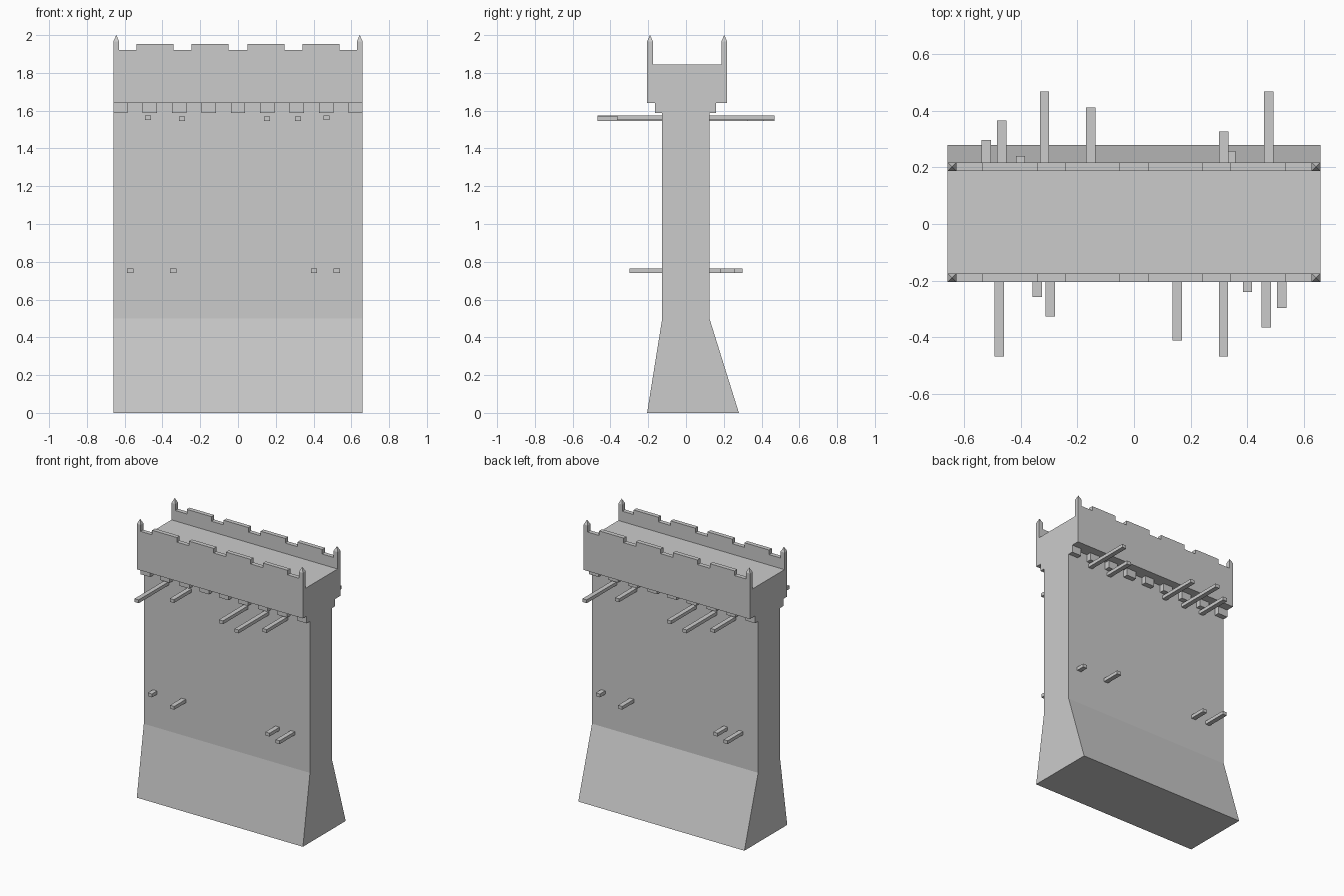
import bpy, bmesh

if "Cube" in bpy.data.objects:
    bpy.data.objects.remove(bpy.data.objects["Cube"])

HALF = 0.66  # half length of the wall section


def make(name, bm):
    bmesh.ops.recalc_face_normals(bm, faces=bm.faces)
    me = bpy.data.meshes.new(name)
    bm.to_mesh(me)
    bm.free()
    ob = bpy.data.objects.new(name, me)
    bpy.context.collection.objects.link(ob)
    return ob


def extrude(name, pts, a, b, axis):
    """Extrude a 2D outline from a to b: along x (y,z outline) or y (x,z outline)."""
    bm = bmesh.new()
    co = lambda p, t: (t, p[0], p[1]) if axis == 'x' else (p[0], t, p[1])
    face = bm.faces.new([bm.verts.new(co(p, a)) for p in pts])
    ext = bmesh.ops.extrude_face_region(bm, geom=[face])
    step = (b - a, 0, 0) if axis == 'x' else (0, b - a, 0)
    bmesh.ops.translate(bm, vec=step,
                        verts=[v for v in ext['geom'] if isinstance(v, bmesh.types.BMVert)])
    return make(name, bm)


def box(name, x0, x1, y0, y1, z0, z1):
    return extrude(name, [(x0, z0), (x1, z0), (x1, z1), (x0, z1)], y0, y1, 'y')


# Wall with battered foot, overhanging head and sunken walkway
extrude('wall_body', [(-0.206, 0), (0.28, 0), (0.124, 0.5), (0.124, 1.64),
                      (0.218, 1.64), (0.218, 1.845), (-0.206, 1.845),
                      (-0.206, 1.64), (-0.126, 1.64), (-0.126, 0.5)],
        -HALF, HALF, 'x')

# Crenellated parapet outline
outline = [(HALF, 1.845), (-HALF, 1.845), (-HALF, 1.92)]
for cx in (-0.44, -0.147, 0.147, 0.44):
    l, r = cx - 0.098, cx + 0.098
    outline += [(l, 1.92), (l, 1.953), (r, 1.953), (r, 1.92)]
outline.append((HALF, 1.92))

for side, y0, y1 in (('front', -0.206, -0.175), ('back', 0.187, 0.218)):
    extrude(side + '_parapet', outline, y0, y1, 'y')

    # Pointed corner posts
    for end, x in (('left', -HALF), ('right', HALF - 0.031)):
        bm = bmesh.new()
        rings = [[bm.verts.new((x + dx, y, z)) for dx, y in
                  ((0, y0), (0.031, y0), (0.031, y1), (0, y1))] for z in (1.92, 1.967)]
        tip = bm.verts.new((x + 0.0155, (y0 + y1) / 2, 2.0))
        bm.faces.new(rings[0])
        for i in range(4):
            j = (i + 1) % 4
            bm.faces.new((rings[0][i], rings[0][j], rings[1][j], rings[1][i]))
            bm.faces.new((rings[1][i], rings[1][j], tip))
        make(f'{side}_{end}_post', bm)

# Corbels under the overhang
for i in range(9):
    cx = -0.622 + i * 0.1555
    box('front_corbel', cx - 0.038, cx + 0.038, -0.163, -0.12, 1.588, 1.64)
    box('back_corbel', cx - 0.038, cx + 0.038, 0.12, 0.16, 1.588, 1.64)

# Projecting timber beams: x, reach from centre, bottom height
upper = [(-0.477, 0.469, 1.55), (-0.296, 0.328, 1.546), (0.153, 0.413, 1.546),
         (0.317, 0.469, 1.546), (0.468, 0.366, 1.55)]
lower = [(-0.571, 0.184, 0.74), (-0.343, 0.258, 0.74),
         (0.402, 0.24, 0.74), (0.523, 0.298, 0.74)]
for x, reach, z in upper + lower:
    box('front_beam', x - 0.0165, x + 0.0165, -reach, -0.11, z, z + 0.024)
    bx = 0.318 if x == -0.296 else -x
    box('back_beam', bx - 0.0165, bx + 0.0165, 0.11, reach, z, z + 0.024)
